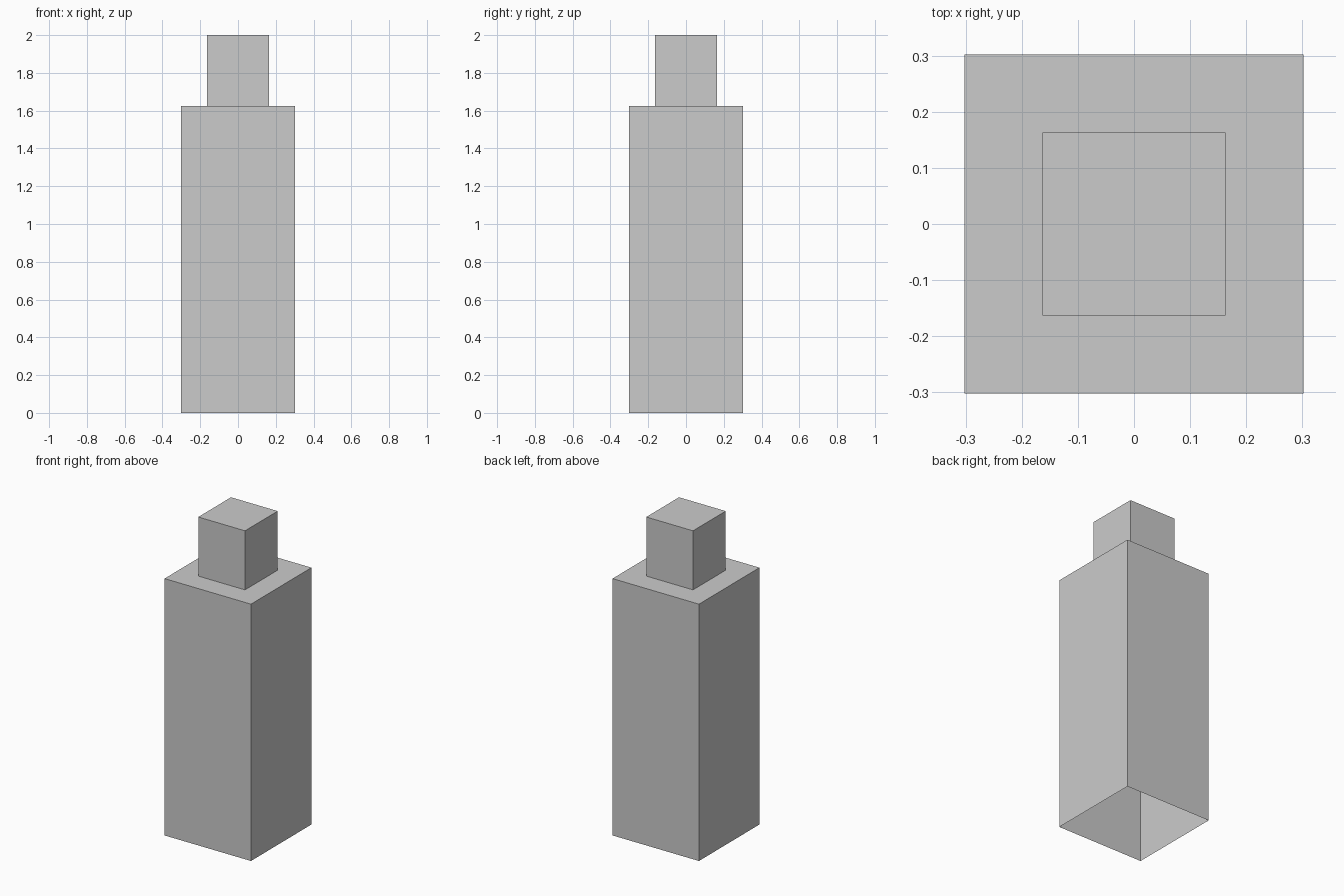
import bpy
import bmesh

if "Cube" in bpy.data.objects:
    bpy.data.objects.remove(bpy.data.objects["Cube"])

BODY_W, BODY_H = 0.605, 1.626   # main block
NECK_W, TOTAL_H = 0.327, 2.0    # smaller block on top

bm = bmesh.new()

# Body: box standing on the ground
bmesh.ops.create_cube(bm, size=1)
bmesh.ops.scale(bm, vec=(BODY_W, BODY_W, BODY_H), verts=bm.verts)
bmesh.ops.translate(bm, vec=(0, 0, BODY_H / 2), verts=bm.verts)
bm.normal_update()
top = next(f for f in bm.faces if f.normal.z > 0.5)
bottom = next(f for f in bm.faces if f.normal.z < -0.5)

# Open underside
bmesh.ops.delete(bm, geom=[bottom], context='FACES_ONLY')

# Shoulder and neck: inset the top, then extrude it upward
bmesh.ops.inset_region(bm, faces=[top], thickness=(BODY_W - NECK_W) / 2,
                       use_even_offset=True)
neck = bmesh.ops.extrude_discrete_faces(bm, faces=[top])["faces"][0]
bmesh.ops.translate(bm, vec=(0, 0, TOTAL_H - BODY_H), verts=neck.verts)
bmesh.ops.recalc_face_normals(bm, faces=bm.faces)

mesh = bpy.data.meshes.new("stepped_block")
bm.to_mesh(mesh)
bm.free()
bpy.context.collection.objects.link(bpy.data.objects.new("stepped_block", mesh))
